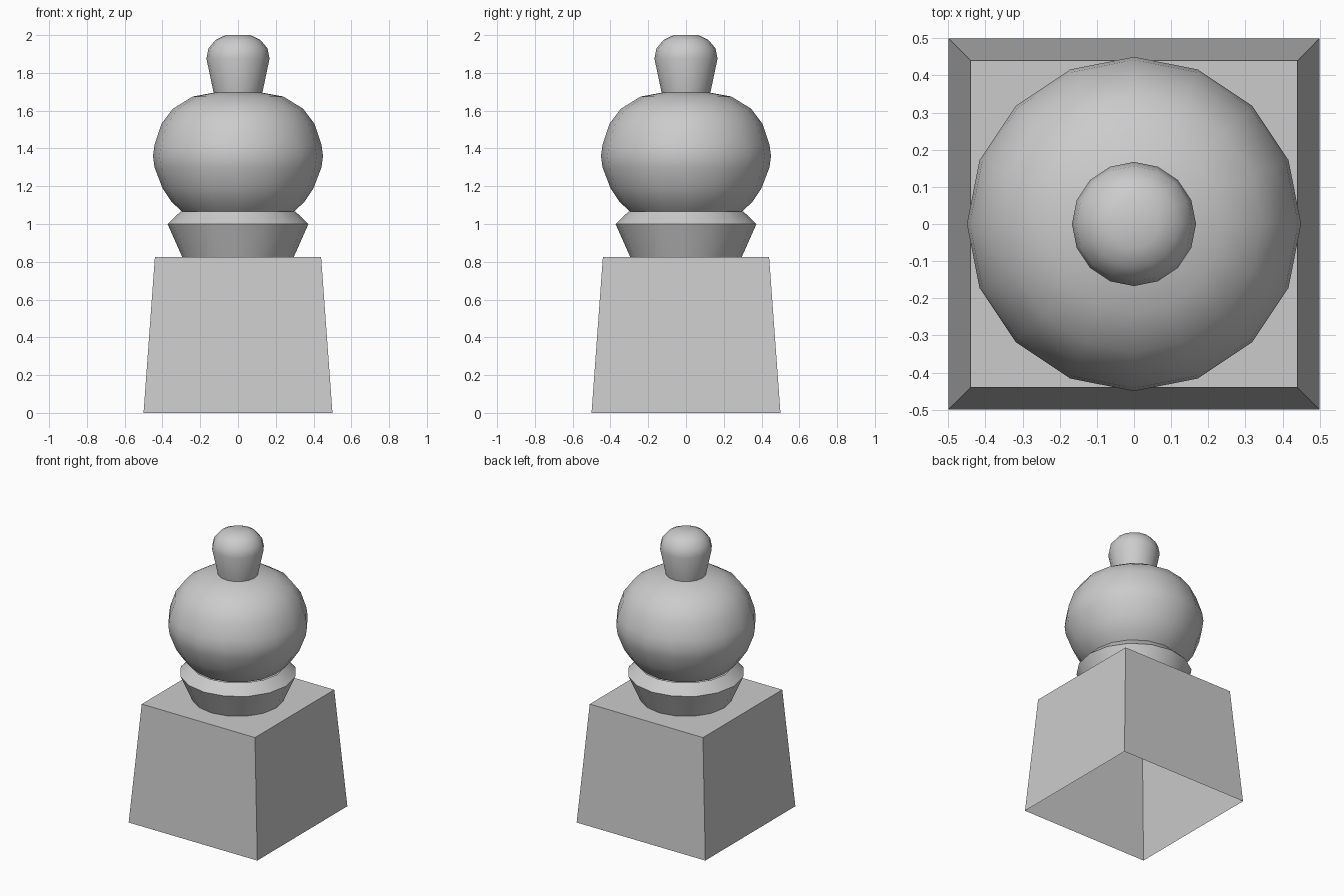
import bpy, bmesh, math

if "Cube" in bpy.data.objects:
    bpy.data.objects.remove(bpy.data.objects["Cube"])

SIDES = 16


def finish(name, bm, smooth):
    bmesh.ops.recalc_face_normals(bm, faces=bm.faces[:])
    mesh = bpy.data.meshes.new(name)
    bm.to_mesh(mesh)
    bm.free()
    obj = bpy.data.objects.new(name, mesh)
    bpy.context.collection.objects.link(obj)
    if smooth:
        bpy.ops.object.select_all(action='DESELECT')
        obj.select_set(True)
        bpy.context.view_layer.objects.active = obj
        bpy.ops.object.shade_smooth_by_angle(angle=math.radians(40))
    return obj


def lathe(name, profile, cap=False):
    """Revolve (radius, height) points about z."""
    bm = bmesh.new()
    rings = []
    for r, z in profile:
        rings.append([bm.verts.new((r * math.cos(a), r * math.sin(a), z))
                      for a in (2 * math.pi * i / SIDES for i in range(SIDES))])
    for lo, hi in zip(rings, rings[1:]):
        for i in range(SIDES):
            j = (i + 1) % SIDES
            bm.faces.new((lo[i], lo[j], hi[j], hi[i]))
    if cap:
        bm.faces.new(rings[-1])
    return finish(name, bm, True)


# Tapered square plinth, open underneath
bm = bmesh.new()
bmesh.ops.create_cube(bm, size=1)
for v in bm.verts:
    top = v.co.z > 0
    half = 0.44 if top else 0.5
    v.co = (math.copysign(half, v.co.x), math.copysign(half, v.co.y),
            0.825 if top else 0)
bm.normal_update()
bottom = [f for f in bm.faces if f.normal.z < -0.9]
bmesh.ops.delete(bm, geom=bottom, context='FACES_ONLY')
finish("plinth", bm, False)

# Flared collar
lathe("collar", [(0.295, 0.825), (0.373, 1.0), (0.305, 1.065)])

# Rounded bulb
lathe("bulb", [(0.295, 1.065), (0.35, 1.115), (0.4, 1.19), (0.442, 1.3),
               (0.45, 1.36), (0.442, 1.42), (0.405, 1.53), (0.345, 1.61),
               (0.24, 1.675), (0.13, 1.695)])

# Knob on top
lathe("knob", [(0.128, 1.69), (0.167, 1.875), (0.156, 1.93),
               (0.118, 1.975), (0.065, 2.0)], cap=True)
